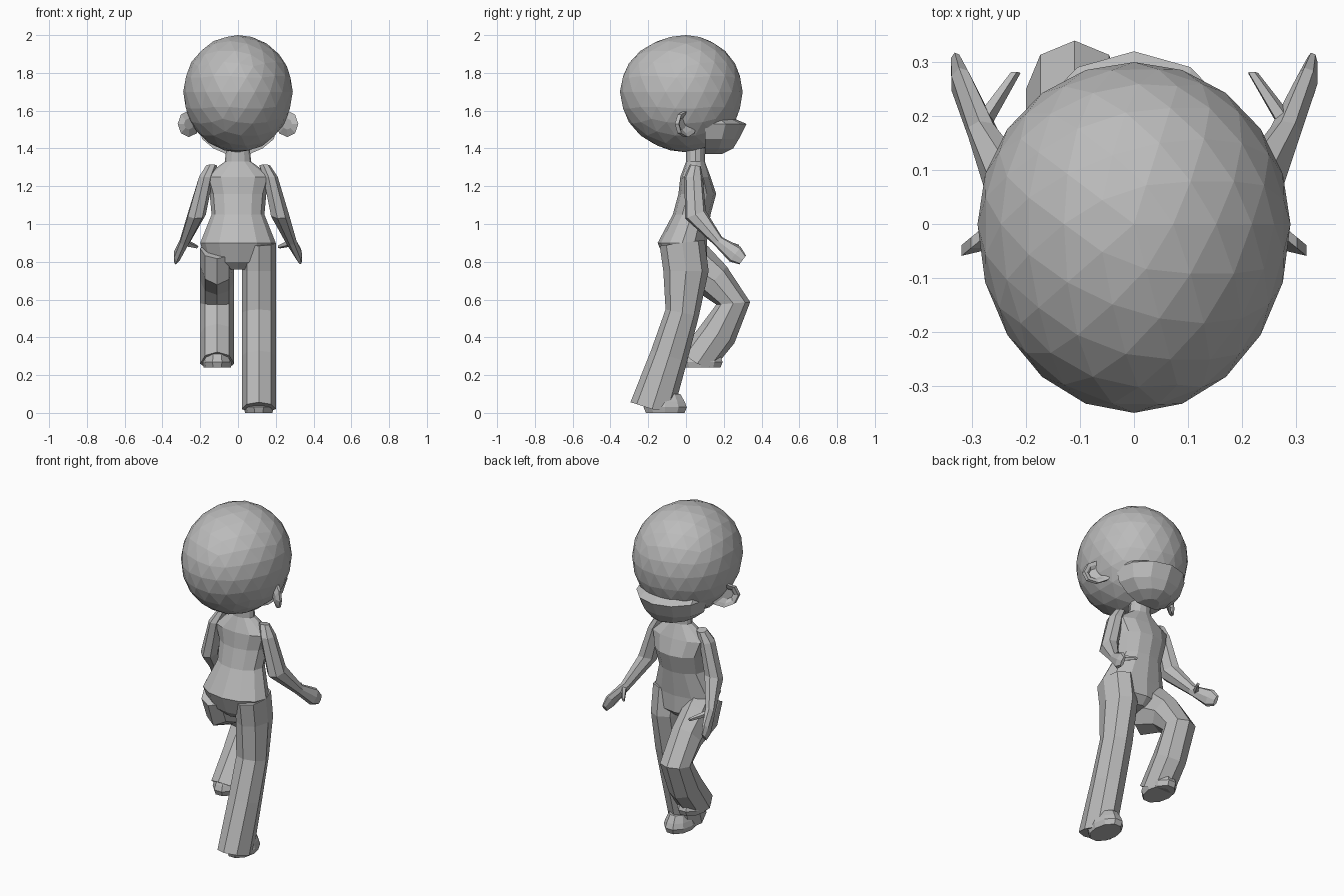
import bpy, bmesh, math
from mathutils import Vector

cube = bpy.data.objects.get("Cube")
if cube:
    bpy.data.objects.remove(cube, do_unlink=True)

shade = (0.5, 0.5, 0.5, 1)
grey = bpy.data.materials.new("plain grey")
grey.use_nodes = True
grey.diffuse_color = shade
grey.node_tree.nodes["Principled BSDF"].inputs["Base Color"].default_value = shade


def finish(bm, name):
    bmesh.ops.recalc_face_normals(bm, faces=bm.faces)
    mesh = bpy.data.meshes.new(name)
    bm.to_mesh(mesh)
    bm.free()
    mesh.materials.append(grey)
    obj = bpy.data.objects.new(name, mesh)
    bpy.context.collection.objects.link(obj)
    return obj


def skin(name, rings):
    """Join rings of points into a closed skin."""
    bm = bmesh.new()
    loops = [[bm.verts.new(point) for point in ring] for ring in rings]
    count = len(loops[0])
    for lower, upper in zip(loops, loops[1:]):
        for i in range(count):
            j = (i + 1) % count
            bm.faces.new((lower[i], lower[j], upper[j], upper[i]))
    bm.faces.new(loops[0])
    bm.faces.new(loops[-1])
    return finish(bm, name)


def oval(centre, across, along, sides):
    """Ring of points around a centre, spanned by two half axes."""
    angles = [math.tau * i / sides for i in range(sides)]
    return [centre + across * math.cos(a) + along * math.sin(a) for a in angles]


def limb(name, joints, sides=8, side=1, floor=0):
    """Tube through joints (x, y, z, half width, half depth), square to its path."""
    centres = [Vector((side * x, y, z)) for x, y, z, width, depth in joints]
    last = len(joints) - 1
    rings = []
    for i, (x, y, z, width, depth) in enumerate(joints):
        path = centres[min(i + 1, last)] - centres[max(i - 1, 0)]
        along = Vector((0, -path.z, path.y)).normalized() * depth
        ring = oval(centres[i], Vector((width, 0, 0)), along, sides)
        for point in ring:
            point.z = max(point.z, floor)
        rings.append(ring)
    return skin(name, rings)


def stack(name, layers, sides):
    """Level ovals (y, z, half width, half depth) stacked upwards."""
    skin(name, [oval(Vector((0, y, z)), Vector((width, 0, 0)), Vector((0, depth, 0)), sides)
                for y, z, width, depth in layers])


# Head: faceted egg, longer at the back
bm = bmesh.new()
bmesh.ops.create_icosphere(bm, subdivisions=3, radius=1)
for vert in bm.verts:
    x, y, z = vert.co
    length = 0.3 if y > 0 else 0.35
    height = 0.3 if z > 0 else 0.32
    vert.co = (x * 0.29, y * length, z * height + 1.7)
finish(bm, "head")

# Muzzle: half ovals, jutting to a pointed upper ridge
back = 0.1
muzzle = []
for z, front, width in ((1.56, 0.25, 0.2), (1.53, 0.32, 0.21), (1.45, 0.28, 0.19),
                        (1.4, 0.25, 0.13), (1.37, 0.19, 0.06)):
    arc = [math.pi * i / 6 for i in range(7)]
    muzzle.append([(width * math.cos(a), back + (front - back) * math.sin(a), z) for a in arc])
skin("muzzle", muzzle)

# Torso from crotch to neck
stack("torso", [
    (0, 0.76, 0.06, 0.07),
    (0, 0.8, 0.17, 0.11),
    (-0.02, 0.9, 0.2, 0.13),
    (0.03, 1.05, 0.14, 0.1),
    (0.06, 1.16, 0.15, 0.1),
    (0.05, 1.25, 0.18, 0.08),
    (0.05, 1.33, 0.07, 0.05),
    (0.05, 1.42, 0.06, 0.05)], 12)

# Legs: one standing with a flared hem, one raised with a bent knee
standing = [(-0.02, 0.9, 0.12), (0, 0.75, 0.12), (-0.02, 0.53, 0.09),
            (-0.09, 0.3, 0.1), (-0.18, 0.02, 0.12)]
raised = [(-0.03, 0.87, 0.11), (0.02, 0.78, 0.14), (0.15, 0.7, 0.1), (0.25, 0.58, 0.09),
          (0.17, 0.42, 0.1), (0.06, 0.26, 0.11)]
raised_floor = 0.24
for name, side, path, floor in (("left", 1, standing, 0.01),
                                ("right", -1, raised, raised_floor)):
    joints = [(0.11, y, z, 0.09, depth) for y, z, depth in path]
    limb(name + "_leg", joints, side=side, floor=floor)

# Shoes: domed, shrinking towards the top
for name, x, y, floor in (("left", 0.11, -0.11, 0), ("right", -0.11, 0.08, raised_floor)):
    shoe = []
    for height, size in ((0, 0.9), (0.03, 1), (0.06, 0.9), (0.1, 0.7)):
        centre = Vector((x, y, floor + height))
        shoe.append(oval(centre, Vector((0.08 * size, 0, 0)), Vector((0, 0.12 * size, 0)), 10))
    skin(name + "_shoe", shoe)

for name, side in (("left", 1), ("right", -1)):
    # Arm reaching forward, ending in a flat hand
    limb(name + "_arm", [
        (0.14, 0.05, 1.31, 0.03, 0.03),
        (0.17, 0.04, 1.25, 0.04, 0.05),
        (0.22, 0.05, 1.05, 0.05, 0.06),
        (0.28, 0.17, 0.91, 0.03, 0.03),
        (0.32, 0.26, 0.84, 0.02, 0.05),
        (0.33, 0.3, 0.81, 0.01, 0.03)], 7, side)
    limb(name + "_thumb", [
        (0.28, 0.19, 0.9, 0.02, 0.02),
        (0.22, 0.28, 0.88, 0.01, 0.01)], 5, side)

    # Ear: flared cup with a sunken middle, opening forward
    outward = Vector((side * 0.85, -0.7, 0))
    upward = Vector((0, 0, 1))
    ear = []
    for y, radius in ((-0.03, 0.03), (-0.01, 0.07), (0.01, 0.07), (0, 0.05), (-0.02, 0.03)):
        centre = Vector((side * 0.26, y, 1.53))
        ear.append(oval(centre, outward * radius, upward * radius, 8))
    skin(name + "_ear", ear)
